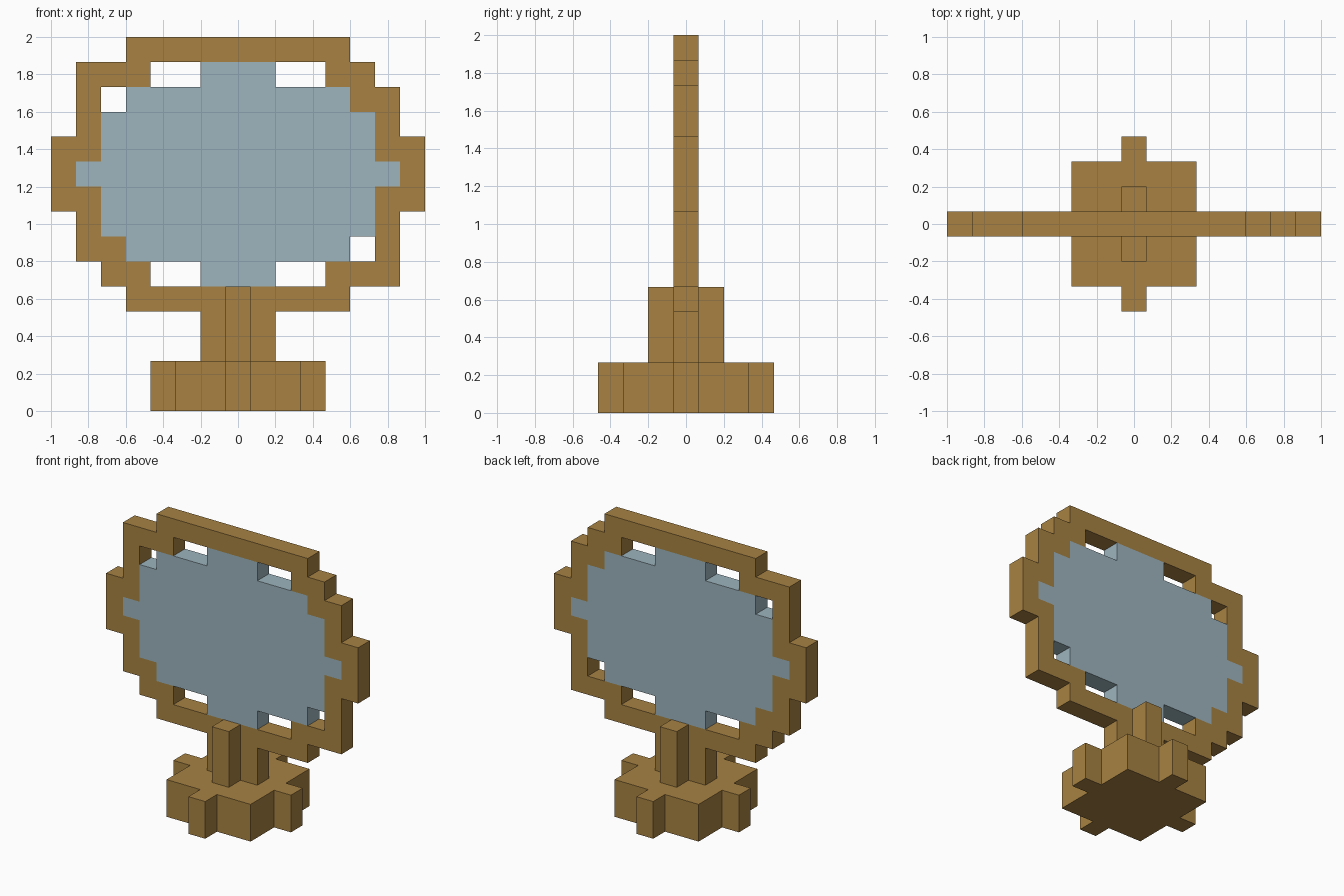
import bpy

cube = bpy.data.objects.get("Cube")
if cube:
    bpy.data.objects.remove(cube, do_unlink=True)

U = 2 / 15  # one block


def make_material(name, rgb):
    mat = bpy.data.materials.new(name)
    mat.use_nodes = True
    color = (*rgb, 1)
    mat.diffuse_color = color
    mat.node_tree.nodes["Principled BSDF"].inputs["Base Color"].default_value = color
    return mat


WOOD = make_material("oak wood", (0.392, 0.223, 0.055))
GLASS = make_material("pale blue glass", (0.337, 0.462, 0.515))


def block_slab(name, rows, symbol, mat, center, upright, depth):
    """Slab made of the cells marked with symbol, thickened evenly around center."""
    width, height = len(rows[0]), len(rows)
    index, verts, faces = {}, [], []

    def corner(col, row):
        if (col, row) not in index:
            index[col, row] = len(verts)
            a, b = (col - width / 2) * U, (height / 2 - row) * U
            verts.append((a, 0, b) if upright else (a, b, 0))
        return index[col, row]

    for r, line in enumerate(rows):
        for c, cell in enumerate(line):
            if cell == symbol:
                faces.append((corner(c, r + 1), corner(c + 1, r + 1),
                              corner(c + 1, r), corner(c, r)))
    mesh = bpy.data.meshes.new(name)
    mesh.from_pydata(verts, [], faces)
    mesh.materials.append(mat)
    obj = bpy.data.objects.new(name, mesh)
    obj.location = [v * U for v in center]
    bpy.context.collection.objects.link(obj)
    solid = obj.modifiers.new("thickness", "SOLIDIFY")
    solid.thickness = depth * U
    solid.offset = 0
    return obj


def box(name, center, size, mat):
    bpy.ops.mesh.primitive_cube_add(size=1, location=[v * U for v in center])
    obj = bpy.context.object
    obj.name = name
    obj.scale = [v * U for v in size]
    obj.data.materials.append(mat)
    return obj


# Mirror layout: W wood, G glass, dot empty; lower half is the upper turned half round
upper = [
    "...WWWWWWWWW...",
    ".WWW..GGG..WW..",
    ".W.GGGGGGGGGWW.",
    ".WGGGGGGGGGGGW.",
    "WWGGGGGGGGGGGWW",
]
middle = "WGGGGGGGGGGGGGW"
panel = upper + [middle] + [line[::-1] for line in reversed(upper)]
block_slab("mirror_frame", panel, "W", WOOD, (0, 0, 9.5), True, 1)
block_slab("mirror_glass", panel, "G", GLASS, (0, 0, 9.5), True, 1)

# Stand: foot with a stub on each side, stem, and a prong in front and behind
foot = ["...W..."] + [".WWWWW."] * 2 + ["WWWWWWW"] + [".WWWWW."] * 2 + ["...W..."]
block_slab("foot", foot, "W", WOOD, (0, 0, 1), False, 2)
box("stem", (0, 0, 3), (3, 1, 2), WOOD)
for side, y in (("front", -1), ("back", 1)):
    box(side + "_prong", (0, y, 3.5), (1, 1, 3), WOOD)
